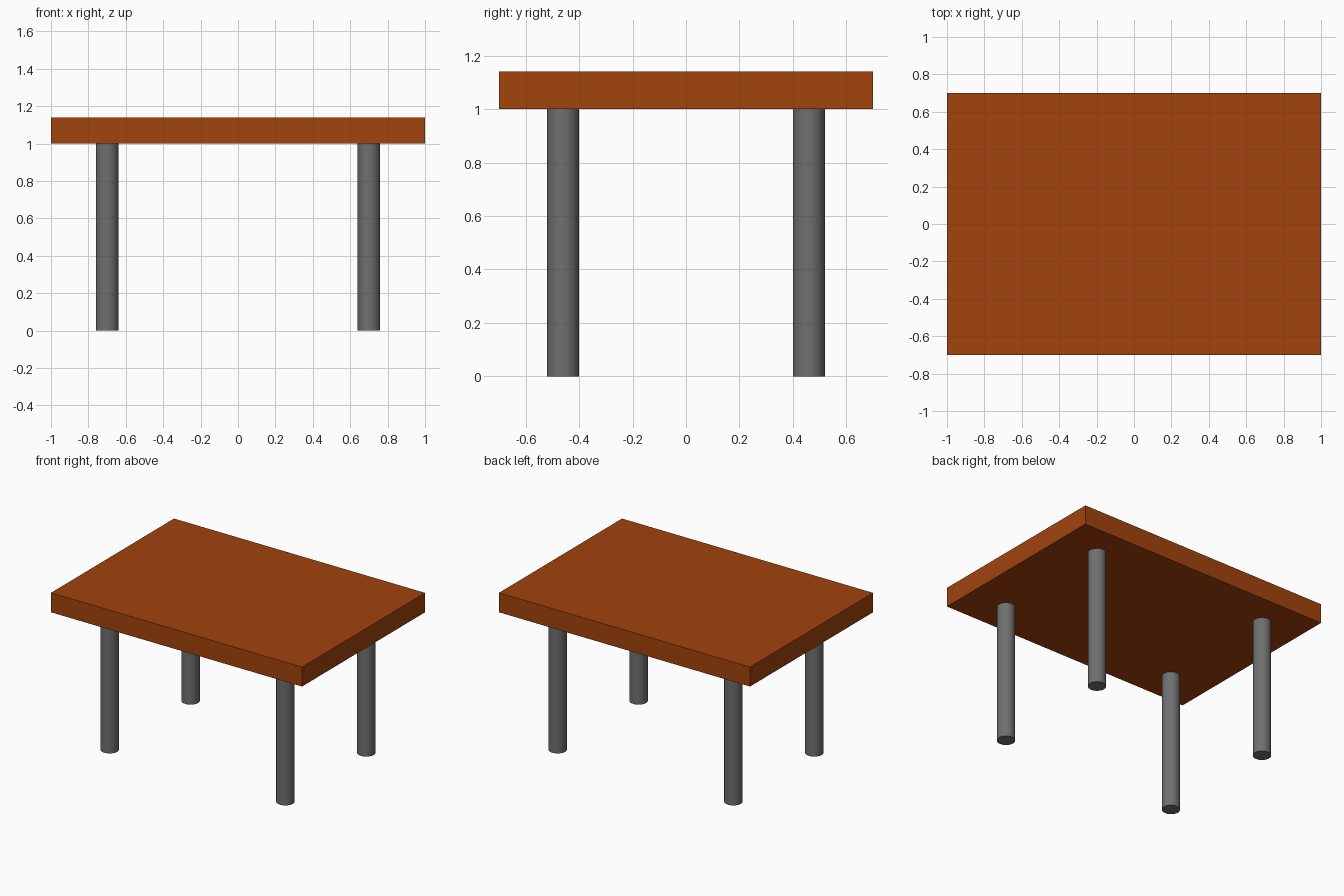
import bpy

if "Cube" in bpy.data.objects:
    bpy.data.objects.remove(bpy.data.objects["Cube"])


def make_material(name, color):
    mat = bpy.data.materials.new(name)
    mat.diffuse_color = color
    mat.use_nodes = True
    mat.node_tree.nodes["Principled BSDF"].inputs["Base Color"].default_value = mat.diffuse_color
    return mat


wood = make_material("brown_wood", (0.36, 0.056, 0.004, 1))
metal = make_material("dark_grey", (0.16, 0.16, 0.16, 1))

LEG_HEIGHT = 1.0
TOP_THICKNESS = 0.14

# Rectangular table top
bpy.ops.mesh.primitive_cube_add(size=1, location=(0, 0, LEG_HEIGHT + TOP_THICKNESS / 2))
top = bpy.context.object
top.name = "table_top"
top.scale = (2.0, 1.4, TOP_THICKNESS)
bpy.ops.object.transform_apply(location=False, rotation=False, scale=True)
top.data.materials.append(wood)

# Four round legs
for y, depth_name in ((-0.46, "front"), (0.46, "back")):
    for x, side_name in ((-0.7, "left"), (0.7, "right")):
        bpy.ops.mesh.primitive_cylinder_add(
            vertices=32, radius=0.06, depth=LEG_HEIGHT, location=(x, y, LEG_HEIGHT / 2))
        leg = bpy.context.object
        leg.name = f"{depth_name}_{side_name}_leg"
        leg.data.materials.append(metal)
        bpy.ops.object.shade_smooth_by_angle()
